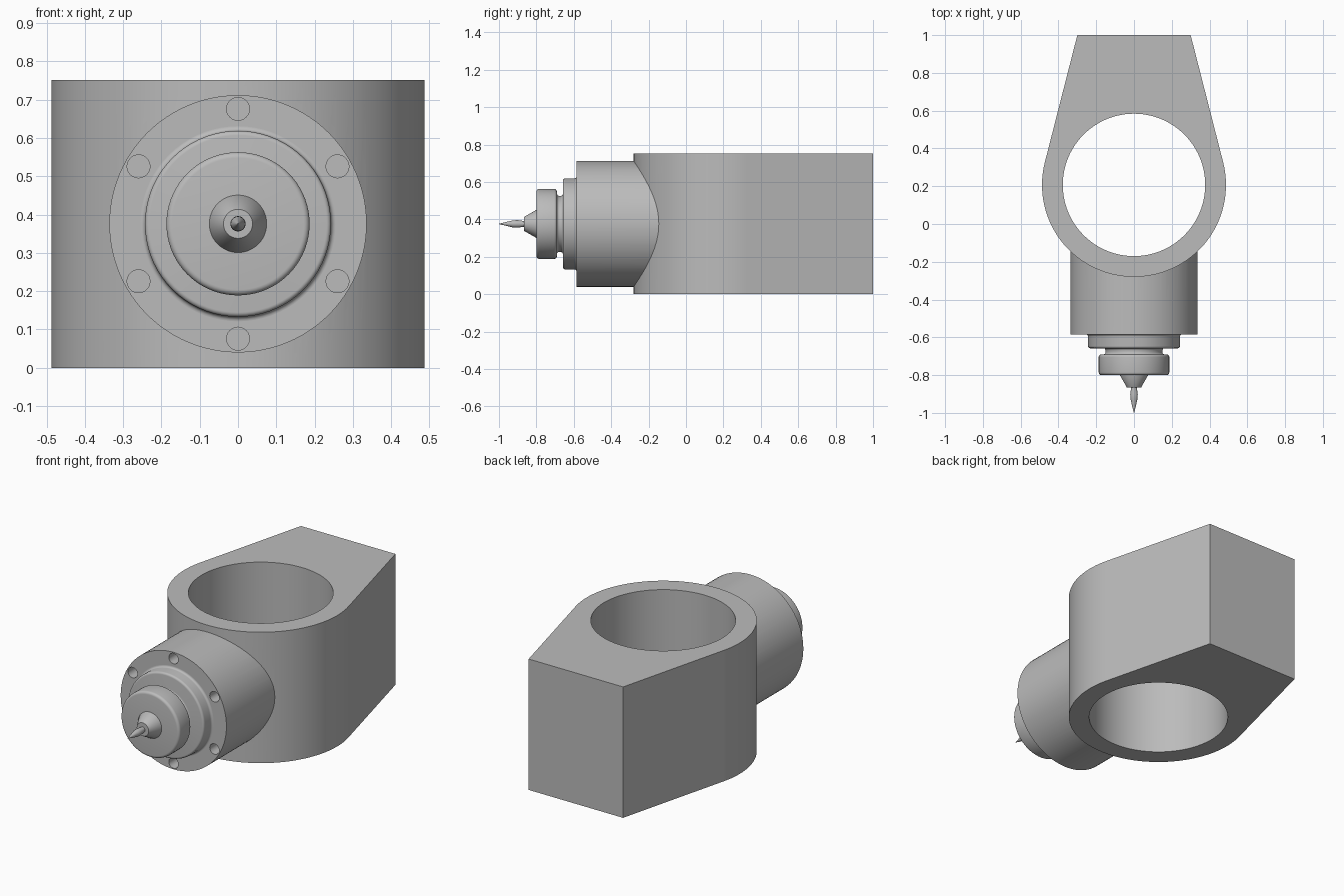
import bpy, bmesh
from math import sin, cos, pi, acos, atan2, hypot, radians
from mathutils import Vector, Matrix

cube = bpy.data.objects.get("Cube")
if cube:
    bpy.data.objects.remove(cube, do_unlink=True)

AXIS_Z = 0.376      # height of the spindle axis
HEIGHT = 0.752
RING_Y = 0.207      # centre of the bore
RING_R, BORE_R = 0.487, 0.377

grey = bpy.data.materials.new("machined grey")
grey.use_nodes = True
colour = (0.5, 0.5, 0.5, 1)
grey.diffuse_color = colour
grey.node_tree.nodes["Principled BSDF"].inputs["Base Color"].default_value = colour


def finish(name, bm):
    bmesh.ops.recalc_face_normals(bm, faces=bm.faces)
    mesh = bpy.data.meshes.new(name)
    bm.to_mesh(mesh)
    bm.free()
    mesh.materials.append(grey)
    obj = bpy.data.objects.new(name, mesh)
    bpy.context.collection.objects.link(obj)
    return obj


def activate(obj):
    bpy.ops.object.select_all(action='DESELECT')
    obj.select_set(True)
    bpy.context.view_layer.objects.active = obj


def smooth(obj):
    activate(obj)
    bpy.ops.object.shade_smooth_by_angle(angle=radians(30))


def cylinder(name, radius, start, end, segments):
    """Capped cylinder between two points."""
    start, end = Vector(start), Vector(end)
    axis = end - start
    turn = axis.to_track_quat('Z', 'Y').to_matrix().to_4x4()
    bm = bmesh.new()
    bmesh.ops.create_cone(bm, cap_ends=True, segments=segments, radius1=radius,
                          radius2=radius, depth=axis.length,
                          matrix=Matrix.Translation((start + end) / 2) @ turn)
    return finish(name, bm)


def combine(target, tool, operation):
    mod = target.modifiers.new(operation, 'BOOLEAN')
    mod.operation, mod.object, mod.solver = operation, tool, 'EXACT'
    activate(target)
    bpy.ops.object.modifier_apply(modifier=mod.name)
    bpy.data.objects.remove(tool, do_unlink=True)


def rounded(profile, steps=5):
    """Replace each corner (y, r, fillet) by a small curve."""
    points = []
    for i, (y, r, fillet) in enumerate(profile):
        corner = Vector((y, r))
        if not fillet:
            points.append(corner)
            continue
        a = corner + (Vector(profile[i - 1][:2]) - corner).normalized() * fillet
        b = corner + (Vector(profile[i + 1][:2]) - corner).normalized() * fillet
        centre = a + b - corner
        for k in range(steps + 1):
            t = k / steps * pi / 2
            points.append(centre + (a - centre) * cos(t) + (b - centre) * sin(t))
    return points


def lathe(name, profile, segments=72):
    """Spin a (y, radius, fillet) profile about the spindle axis."""
    bm = bmesh.new()
    verts = [bm.verts.new((r, y, AXIS_Z)) for y, r in rounded(profile)]
    edges = [bm.edges.new(pair) for pair in zip(verts, verts[1:])]
    bmesh.ops.spin(bm, geom=verts + edges, cent=(0, 0, AXIS_Z), axis=(0, 1, 0),
                   angle=2 * pi, steps=segments)
    bmesh.ops.remove_doubles(bm, verts=bm.verts, dist=0.0001)
    obj = finish(name, bm)
    smooth(obj)
    return obj


# Housing: round front with tangent sides running to a narrow flat back
back_x, back_y = 0.30, 1.0
tangent = (atan2(back_y - RING_Y, back_x)
           - acos(RING_R / hypot(back_x, back_y - RING_Y)))
outline = [(back_x, back_y), (-back_x, back_y)]
ARC = 72
for i in range(ARC + 1):
    a = pi - tangent + (pi + 2 * tangent) * i / ARC
    outline.append((RING_R * cos(a), RING_Y + RING_R * sin(a)))
bm = bmesh.new()
base = bm.faces.new([bm.verts.new((x, y, 0)) for x, y in outline])
top = bmesh.ops.extrude_face_region(bm, geom=[base])["geom"]
bmesh.ops.translate(bm, vec=(0, 0, HEIGHT),
                    verts=[v for v in top if isinstance(v, bmesh.types.BMVert)])
housing = finish("housing", bm)

# Round boss on the front, then the vertical bore through everything
FACE_Y = -0.585
combine(housing, cylinder("boss", 0.336, (0, FACE_Y, AXIS_Z), (0, 0.1, AXIS_Z), 96),
        'UNION')
combine(housing, cylinder("bore_cutter", BORE_R, (0, RING_Y, -0.1),
                          (0, RING_Y, HEIGHT + 0.1), 96), 'DIFFERENCE')

# Ring of six blind bolt holes in the boss face
for i in range(6):
    a = pi / 2 + i * pi / 3
    x, z = 0.3 * cos(a), AXIS_Z + 0.3 * sin(a)
    combine(housing, cylinder("hole_cutter", 0.03, (x, FACE_Y - 0.05, z),
                              (x, FACE_Y + 0.08, z), 24), 'DIFFERENCE')
smooth(housing)
weighted = housing.modifiers.new("weighted normals", 'WEIGHTED_NORMAL')
weighted.keep_sharp = True

# Stepped collar with neck and knob
lathe("collar_and_knob", [
    (FACE_Y + 0.01, 0, 0), (FACE_Y + 0.01, 0.256, 0), (FACE_Y, 0.256, 0),
    (FACE_Y, 0.243, 0.012), (-0.658, 0.243, 0.012), (-0.658, 0.15, 0.012),
    (-0.69, 0.15, 0.012), (-0.69, 0.187, 0.015), (-0.80, 0.187, 0.015),
    (-0.80, 0, 0)])

# Conical nose and pointed needle
lathe("nose_cone", [(-0.79, 0, 0), (-0.79, 0.075, 0), (-0.80, 0.075, 0),
                    (-0.865, 0.038, 0), (-0.865, 0, 0)], 48)
lathe("needle", [(-0.85, 0, 0), (-0.85, 0.015, 0), (-0.865, 0.015, 0),
                 (-0.9, 0.02, 0), (-0.925, 0.019, 0), (-1.0, 0.001, 0),
                 (-1.0, 0, 0)], 32)
